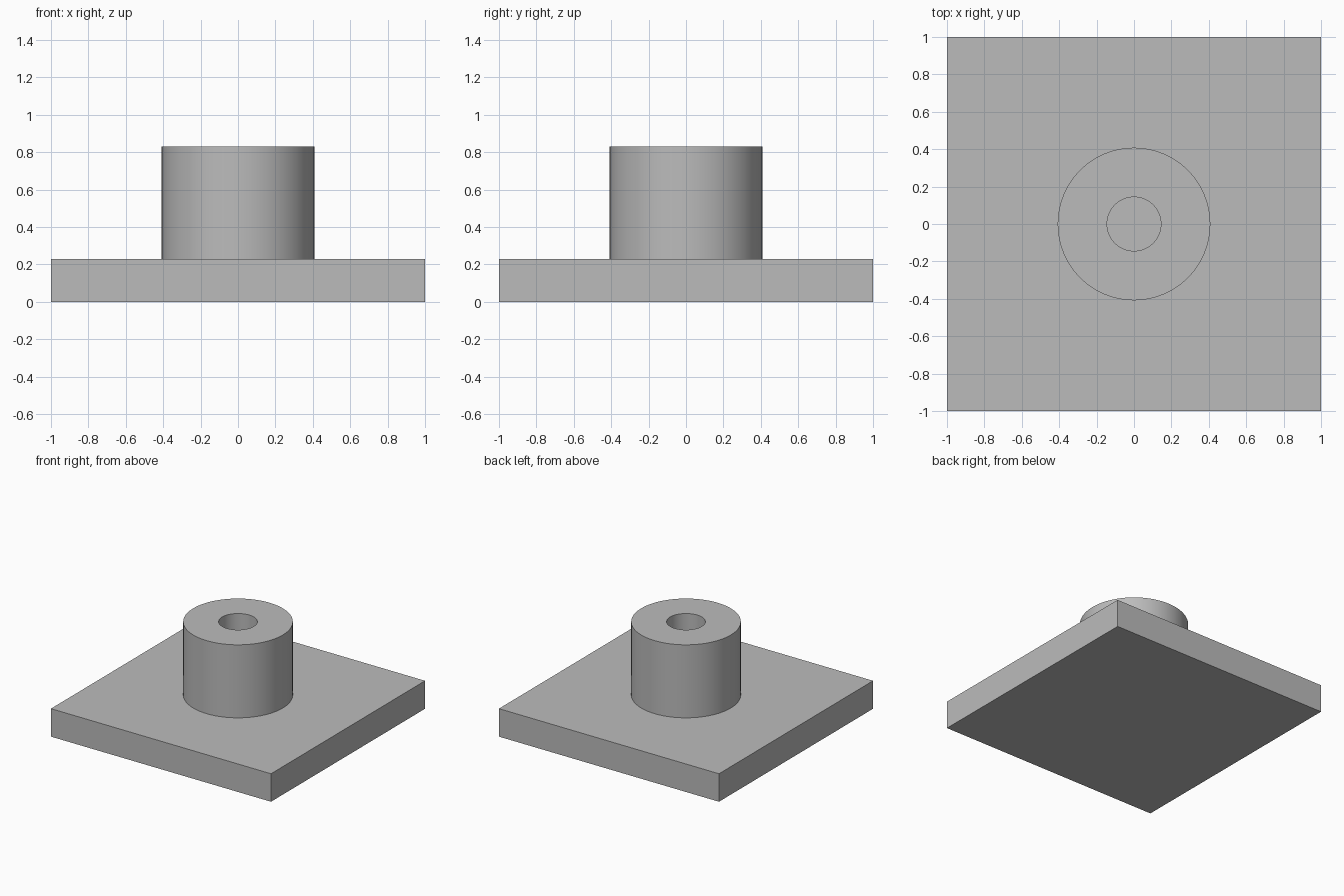
import bpy
import bmesh
from math import cos, sin, tau, radians

cube = bpy.data.objects.get("Cube")
if cube:
    bpy.data.objects.remove(cube, do_unlink=True)

PLATE_TOP = 0.23
BOSS_TOP = 0.83
BOSS_RADIUS = 0.408
BORE_RADIUS = 0.144
SIDES = 96

grey = bpy.data.materials.new("plain grey")
grey.use_nodes = True
colour = (0.5, 0.5, 0.5, 1)
grey.diffuse_color = colour
grey.node_tree.nodes["Principled BSDF"].inputs["Base Color"].default_value = colour


def ring(bm, radius, z):
    return [bm.verts.new((radius * cos(tau * i / SIDES), radius * sin(tau * i / SIDES), z))
            for i in range(SIDES)]


def bridge(bm, a, b):
    for i in range(SIDES):
        j = (i + 1) % SIDES
        bm.faces.new((a[i], a[j], b[j], b[i]))


# Square base plate
bpy.ops.mesh.primitive_cube_add(size=1, location=(0, 0, PLATE_TOP / 2))
plate = bpy.context.object
plate.name = "base_plate"
plate.scale = (2, 2, PLATE_TOP)
bpy.ops.object.transform_apply(location=False, rotation=False, scale=True)
plate.data.materials.append(grey)

# Round boss with a bore reaching down to the plate
bm = bmesh.new()
profile = [(BOSS_RADIUS, PLATE_TOP), (BOSS_RADIUS, BOSS_TOP),
           (BORE_RADIUS, BOSS_TOP), (BORE_RADIUS, PLATE_TOP)]
rings = [ring(bm, r, z) for r, z in profile]
for lower, upper in zip(rings, rings[1:]):
    bridge(bm, lower, upper)
mesh = bpy.data.meshes.new("boss")
bm.to_mesh(mesh)
bm.free()
boss = bpy.data.objects.new("bored_boss", mesh)
bpy.context.collection.objects.link(boss)
mesh.materials.append(grey)

bpy.ops.object.select_all(action="DESELECT")
boss.select_set(True)
bpy.context.view_layer.objects.active = boss
bpy.ops.object.shade_smooth_by_angle(angle=radians(30))
